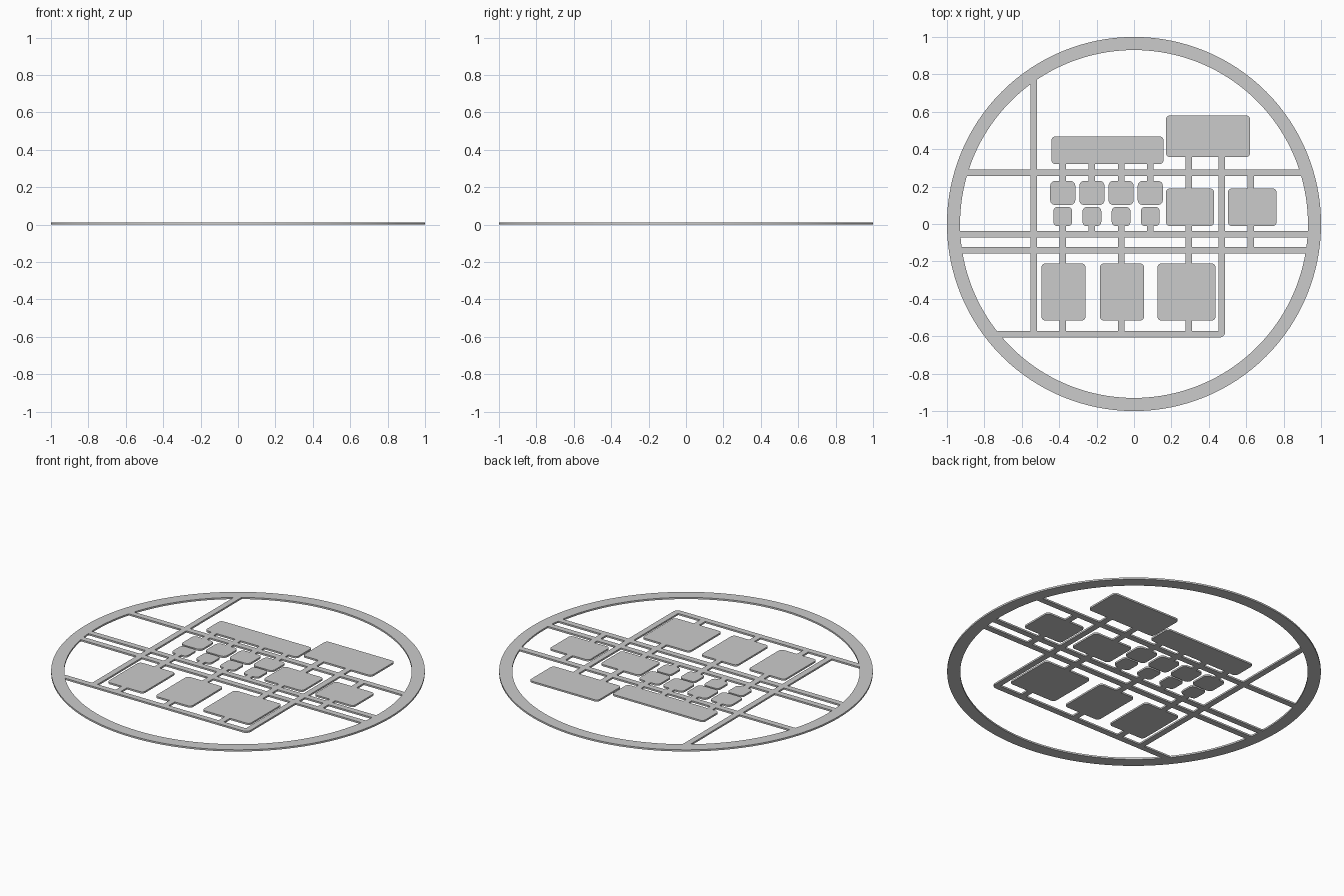
import bpy, bmesh, math
from mathutils import Vector
from mathutils.geometry import delaunay_2d_cdt

if "Cube" in bpy.data.objects:
    bpy.data.objects.remove(bpy.data.objects["Cube"])

THICK = 0.01
W = 0.0175            # half width of a bar
verts, faces = [], []


def poly(points):
    start = len(verts)
    verts.extend(Vector(p) for p in points)
    faces.append(list(range(start, len(verts))))


def rect(x0, x1, y0, y1):
    poly([(x0, y0), (x1, y0), (x1, y1), (x0, y1)])


def rounded(x0, x1, y0, y1, radii, seg=5):
    # corner order: bottom right, top right, top left, bottom left
    corners = [(x1, y0, -1, 1), (x1, y1, -1, -1), (x0, y1, 1, -1), (x0, y0, 1, 1)]
    pts = []
    for i, ((cx, cy, sx, sy), r) in enumerate(zip(corners, radii)):
        if r == 0:
            pts.append((cx, cy))
            continue
        for k in range(seg + 1):
            a = math.radians(-90 + 90 * i + 90 * k / seg)
            pts.append((cx + sx * r + r * math.cos(a), cy + sy * r + r * math.sin(a)))
    poly(pts)


def block(x0, x1, y0, y1, r=0.02):
    rounded(x0, x1, y0, y1, [r] * 4)


def stem(x, y0, y1):
    rect(x - W, x + W, y0, y1)


def circle(r, i, n):
    a = 2 * math.pi * i / n
    return (r * math.cos(a), r * math.sin(a))


# outer ring
N = 128
for i in range(N):
    poly([circle(0.93, i, N), circle(1, i, N), circle(1, i + 1, N), circle(0.93, i + 1, N)])

# long horizontal bars, ending inside the ring
for y in (0.274, -0.055, -0.141):
    e = math.sqrt(0.94 ** 2 - y * y)
    rect(-e, e, y - W, y + W)

# left upright, bottom bar with rounded end, right upright
stem(-0.535, -0.59, 0.775)
rounded(-0.73, 0.487, -0.607, -0.572, [0.03, 0, 0, 0])
rounded(0.452, 0.487, -0.607, 0.37, [0.03, 0, 0, 0])

# upper blocks
block(-0.441, 0.158, 0.321, 0.468)
block(0.171, 0.62, 0.358, 0.58)

# two rows of small blocks with stems
for i in range(4):
    x = -0.381 + 0.156 * i
    block(x - 0.067, x + 0.067, 0.102, 0.23, 0.025)
    block(x - 0.05, x + 0.05, -0.011, 0.091, 0.022)
    stem(x, 0.22, 0.33)
    stem(x, -0.055, 0.0)

# middle blocks on the right
block(0.171, 0.428, -0.011, 0.19)
block(0.503, 0.762, -0.011, 0.19)
stem(0.292, 0.18, 0.37)
stem(0.292, -0.05, 0.0)
stem(0.625, 0.18, 0.274)
stem(0.625, -0.141, 0.0)

# large lower blocks with stems
for x, x0, x1 in ((-0.381, -0.495, -0.259), (-0.069, -0.182, 0.053), (0.292, 0.126, 0.436)):
    block(x0, x1, -0.516, -0.211)
    stem(x, -0.22, -0.055)
    stem(x, -0.59, -0.51)

# merge all outlines into one flat sheet, then give it thickness
out_v, _, out_f, _, _, src = delaunay_2d_cdt(verts, [], faces, 0, 1e-5, True)
bm = bmesh.new()
bv = [bm.verts.new((v.x, v.y, 0)) for v in out_v]
for f, s in zip(out_f, src):
    if s:
        bm.faces.new([bv[i] for i in f])
bmesh.ops.delete(bm, geom=[v for v in bm.verts if not v.link_faces], context='VERTS')
ext = bmesh.ops.extrude_face_region(bm, geom=bm.faces[:], use_keep_orig=True)
bmesh.ops.translate(bm, vec=(0, 0, THICK),
                    verts=[g for g in ext['geom'] if isinstance(g, bmesh.types.BMVert)])
bmesh.ops.recalc_face_normals(bm, faces=bm.faces[:])
mesh = bpy.data.meshes.new("ring_and_grid_plate")
bm.to_mesh(mesh)
bm.free()
obj = bpy.data.objects.new("ring_and_grid_plate", mesh)
bpy.context.collection.objects.link(obj)
bpy.context.view_layer.objects.active = obj
obj.select_set(True)
bpy.ops.object.shade_smooth_by_angle(angle=math.radians(30))
